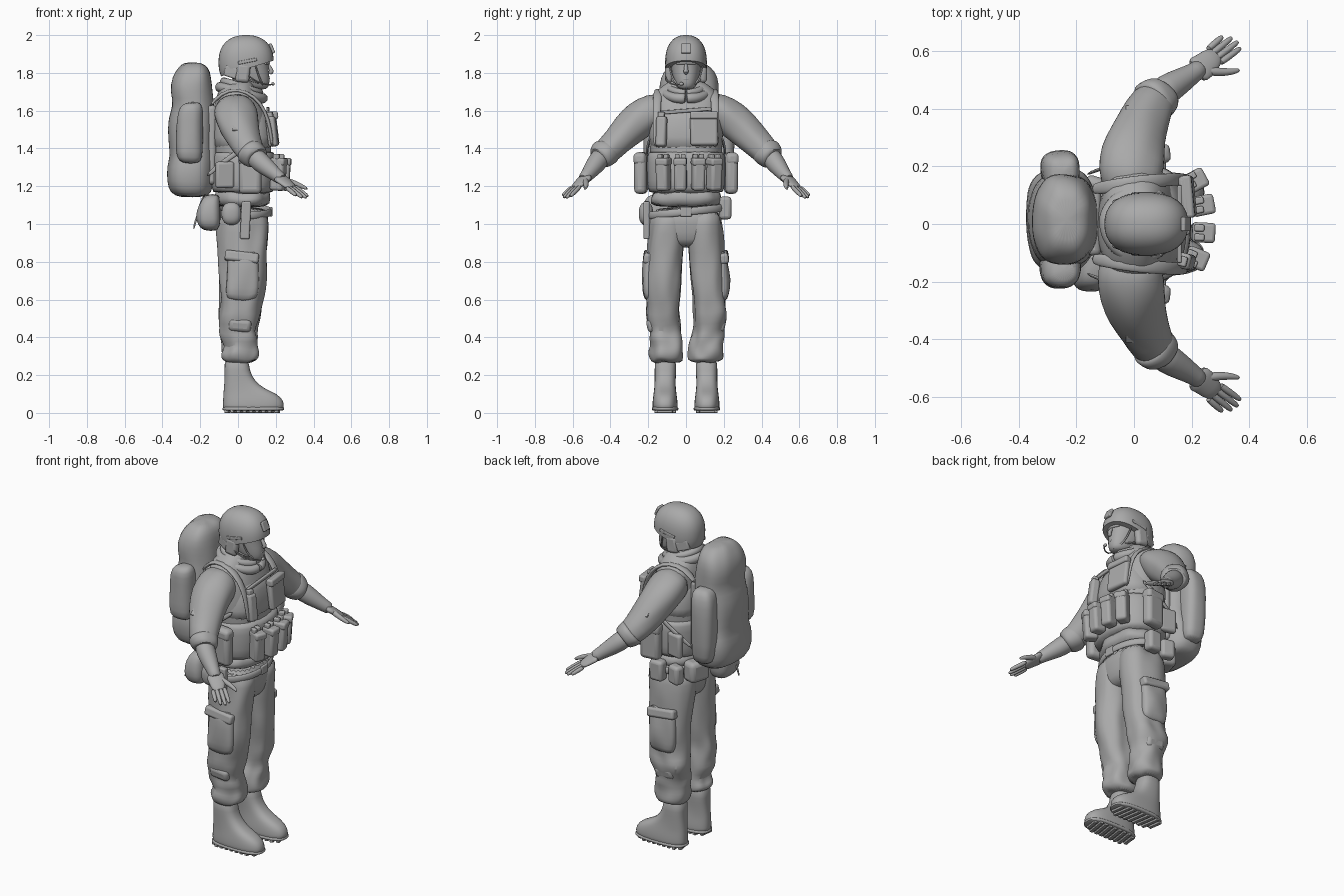
import bpy, bmesh, math
from mathutils import Vector, Matrix, noise

grey = bpy.data.materials.new("plain_grey")
grey.diffuse_color = (0.4, 0.4, 0.4, 1)


def finish(name, bm, bevel=0, sub=0, angle=45):
    bmesh.ops.recalc_face_normals(bm, faces=bm.faces)
    me = bpy.data.meshes.new(name)
    bm.to_mesh(me)
    bm.free()
    me.materials.append(grey)
    ob = bpy.data.objects.new(name, me)
    bpy.context.collection.objects.link(ob)
    bpy.ops.object.select_all(action='DESELECT')
    ob.select_set(True)
    bpy.context.view_layer.objects.active = ob
    bpy.ops.object.shade_smooth_by_angle(angle=math.radians(angle))
    if bevel:
        m = ob.modifiers.new("round", 'BEVEL')
        m.width, m.segments = bevel, 3
    if sub:
        m = ob.modifiers.new("smooth", 'SUBSURF')
        m.levels = m.render_levels = sub
    return ob


def skin(name, loops, sub=1):
    bm = bmesh.new()
    rows = [[bm.verts.new(p) for p in loop] for loop in loops]
    n = len(rows[0])
    for a, b in zip(rows, rows[1:]):
        for i in range(n):
            j = (i + 1) % n
            bm.faces.new((a[i], a[j], b[j], b[i]))
    bm.faces.new(rows[0])
    bm.faces.new(rows[-1])
    return finish(name, bm, sub=sub, angle=60)


def loft(name, rings, p=2.3, n=28, fold=0.0, sub=1):
    """Stack of horizontal rings (x0, x1, y0, y1, z)."""
    loops = []
    for x0, x1, y0, y1, z in rings:
        loop = []
        for i in range(n):
            a = 2 * math.pi * i / n
            c, s = math.cos(a), math.sin(a)
            u = math.copysign(abs(c) ** (2 / p), c)
            v = math.copysign(abs(s) ** (2 / p), s)
            q = Vector(((x0 + x1) / 2 + u * (x1 - x0) / 2, (y0 + y1) / 2 + v * (y1 - y0) / 2, z))
            k = fold * noise.noise(q * 13)
            loop.append(q + Vector((c * k, s * k, k * 0.8)))
        loops.append(loop)
    return skin(name, loops, sub)


def sweep(name, pts, ref=(0, 0, 1), flat=1.0, n=14, fold=0.0):
    """Tube through points (x, y, z, radius); flat scales the second radius."""
    P = [Vector(p[:3]) for p in pts]
    loops = []
    for i, p in enumerate(P):
        t = (P[min(i + 1, len(P) - 1)] - P[max(i - 1, 0)]).normalized()
        u = t.cross(Vector(ref)).normalized()
        v = u.cross(t)
        loop = []
        for k in range(n):
            a = 2 * math.pi * k / n
            d = u * math.cos(a) * pts[i][3] + v * math.sin(a) * pts[i][3] * flat
            loop.append(p + d * (1 + fold * noise.noise((p + d) * 15)))
        loops.append(loop)
    return skin(name, loops)


def box(name, c, size, rot=(0, 0, 0), bevel=0.012):
    bm = bmesh.new()
    bmesh.ops.create_cube(bm, size=1)
    R = Matrix.Rotation(rot[2], 4, 'Z') @ Matrix.Rotation(rot[1], 4, 'Y') @ Matrix.Rotation(rot[0], 4, 'X')
    bmesh.ops.transform(bm, matrix=Matrix.Translation(c) @ R @ Matrix.Diagonal((*size, 1)), verts=bm.verts)
    return finish(name, bm, bevel=bevel)


def ball(name, c, r, cut=None, p=2.0):
    bm = bmesh.new()
    bmesh.ops.create_uvsphere(bm, u_segments=32, v_segments=20, radius=1)
    for v in bm.verts:
        v.co *= sum(abs(k) ** p for k in v.co) ** (-1 / p)
    bmesh.ops.transform(bm, matrix=Matrix.Translation(c) @ Matrix.Diagonal((*r, 1)), verts=bm.verts)
    if cut:
        g = bm.verts[:] + bm.edges[:] + bm.faces[:]
        res = bmesh.ops.bisect_plane(bm, geom=g, plane_co=cut[0], plane_no=cut[1], clear_inner=True)
        bmesh.ops.edgeloop_fill(bm, edges=[e for e in res['geom_cut'] if isinstance(e, bmesh.types.BMEdge)])
    return finish(name, bm)


def sym(rows):
    return [(a, b, -w, w, z) for a, b, w, z in rows]


circle = [2 * math.pi * i / 32 for i in range(33)]

# Torso, hips and collar
loft("hips", sym([(-.07, .115, .1, .875), (-.1, .148, .15, .91), (-.11, .16, .182, 1.0), (-.11, .165, .188, 1.1)]), p=2.5, fold=.006)
loft("shirt_tail", sym([(-.125, .172, .198, 1.085), (-.12, .17, .19, 1.13), (-.12, .17, .185, 1.2)]), fold=.02)
loft("torso", sym([(-.11, .16, .17, 1.08), (-.12, .17, .18, 1.18), (-.13, .18, .19, 1.35), (-.13, .17, .2, 1.5),
                   (-.13, .145, .2, 1.6), (-.125, .12, .2, 1.655), (-.11, .1, .165, 1.7), (-.09, .085, .115, 1.735),
                   (-.07, .08, .07, 1.765)]), fold=.008)
loft("vest_band", sym([(-.135, .185, .198, 1.16), (-.14, .195, .206, 1.18), (-.145, .203, .21, 1.28), (-.14, .2, .208, 1.37),
                       (-.135, .19, .2, 1.39)]), p=2.5, fold=.005)
loft("vest_chest", sym([(-.14, .19, .2, 1.37), (-.14, .188, .195, 1.46), (-.14, .172, .17, 1.56), (-.13, .14, .15, 1.63)]), p=2.7, fold=.006)
for nm, r, zf, zb, hw in (("lower_collar", .028, 1.665, 1.725, .11), ("upper_collar", .022, 1.695, 1.755, .09)):
    sweep(nm, [(.02 + (hw + .005) * math.cos(a), hw * math.sin(a), (zf + zb) / 2 + (zf - zb) / 2 * math.cos(a), r)
               for a in circle], n=10, fold=.15)

# Belt, a little crooked
sweep("belt", [(.025 + .147 * math.cos(a), .196 * math.sin(a), 1.065 + .02 * math.sin(a), .01) for a in circle], flat=2.2, n=8)
box("belt_buckle", (.174, 0, 1.065), (.016, .06, .05), bevel=.005)

# Head and face
loft("neck", sym([(-.05, .09, .062, 1.64), (-.045, .09, .06, 1.8)]))
loft("head", sym([(.07, .148, .032, 1.71), (.02, .165, .054, 1.73), (-.03, .168, .067, 1.765), (-.06, .165, .075, 1.8),
                  (-.075, .16, .08, 1.84), (-.075, .165, .082, 1.88), (-.06, .14, .07, 1.93)]), p=2.2)
sweep("nose", [(.155, 0, 1.85, .008), (.17, 0, 1.825, .011), (.182, 0, 1.805, .014), (.165, 0, 1.795, .011)], ref=(0, 1, 0))
sweep("mouth", [(.154, -.026, 1.768, .005), (.167, 0, 1.77, .007), (.154, .026, 1.768, .005)])
sweep("brow", [(.14, -.055, 1.85, .008), (.162, -.02, 1.853, .008), (.162, .02, 1.853, .008), (.14, .055, 1.85, .008)])

# Helmet, ear cups and straps
ball("helmet", (.043, 0, 1.855), (.146, .11, .145), ((.045, 0, 1.822), (-.3, 0, 1)), p=2.35)
box("helmet_mount", (.18, 0, 1.93), (.016, .05, .055), (0, -.4, 0), .005)
box("helmet_mount_cap", (.186, 0, 1.915), (.012, .028, .022), (0, -.4, 0), .003)
for s in (-1, 1):
    box("ear_cup", (.025, s * .09, 1.8), (.075, .042, .1), (0, .1, 0), .018)
    box("helmet_side_flap", (-.035, s * .083, 1.805), (.075, .025, .06), (0, .3, s * .35), .01)
    box("helmet_rail", (.05, s * .106, 1.862), (.1, .012, .018), (0, -.2, 0), .004)
    sweep("chin_strap_front", [(.09, s * .09, 1.85, .005), (.11, s * .077, 1.78, .005), (.13, s * .048, 1.735, .005), (.152, 0, 1.718, .006)])
    sweep("chin_strap_back", [(-.03, s * .085, 1.82, .005), (.05, s * .078, 1.76, .005), (.12, s * .055, 1.745, .005)])
sweep("microphone_boom", [(.05, -.112, 1.79, .004), (.1, -.1, 1.75, .004), (.165, -.06, 1.735, .004), (.185, -.03, 1.74, .004)])
ball("microphone", (.185, -.025, 1.742), (.009, .013, .009))

# Arms and hands
for s in (-1, 1):
    sweep("sleeve", [(-.02, s * .1, 1.61, .1), (-.015, s * .18, 1.595, .113), (-.005, s * .24, 1.56, .113),
                     (.01, s * .305, 1.5, .102), (.035, s * .365, 1.44, .09), (.065, s * .42, 1.385, .079),
                     (.095, s * .452, 1.35, .066)], flat=.9, n=20, fold=.16)
    sweep("sleeve_cuff", [(.055, s * .415, 1.395, .068), (.064, s * .423, 1.385, .083), (.088, s * .443, 1.36, .078),
                          (.1, s * .455, 1.345, .068), (.103, s * .46, 1.342, .05)], flat=.93, n=20, fold=.14)
    sweep("forearm", [(.07, s * .435, 1.375, .055), (.12, s * .472, 1.325, .054), (.17, s * .502, 1.285, .044),
                      (.215, s * .53, 1.25, .033), (.235, s * .547, 1.233, .034)], n=18)
    box("sleeve_patch", (.01, s * .378, 1.525), (.08, .09, .01), (-s * .75, 0, 0), .003)
    W, D = Vector((.21, .53, 1.25)), Vector((.67, .526, -.526)).normalized()
    L = Vector((.063, -.07, .01)).normalized()

    def hand_pt(d, l, r, lift=0):
        q = W + D * d + L * l + D.cross(L) * lift
        return (q.x, s * q.y, q.z, r)

    ref = (L.x, s * L.y, L.z)
    sweep("palm", [hand_pt(0, 0, .023), hand_pt(.04, .006, .02), hand_pt(.08, .002, .018), hand_pt(.12, 0, .013)], ref, flat=2.4)
    for l, end in ((-.034, .18), (-.012, .205), (.011, .213), (.033, .203)):
        sweep("finger", [hand_pt(.095, l * .95, .013), hand_pt(.15, l, .0125), hand_pt(end - .008, l * 1.05, .0105),
                         hand_pt(end + .003, l * 1.06, .006)], ref, n=10)
    sweep("thumb", [hand_pt(.03, .015, .018), hand_pt(.07, .052, .016), hand_pt(.11, .08, .013), hand_pt(.145, .095, .007)], ref, n=10)

# Trousers, pockets and boots
for s in (-1, 1):
    def leg(rows):
        return [(a, b, *sorted((s * i, s * o)), z) for a, b, i, o, z in rows]

    loft("trouser_leg", leg([(-.075, .09, .015, .185, .265), (-.085, .105, .012, .197, .29), (-.09, .11, .012, .198, .32),
                             (-.075, .095, .022, .182, .355), (-.095, .11, .022, .202, .4), (-.092, .1, .033, .195, .44),
                             (-.105, .122, .033, .215, .5), (-.095, .12, .035, .208, .55), (-.09, .14, .03, .214, .61),
                             (-.095, .146, .024, .21, .7), (-.105, .148, .016, .208, .8), (-.112, .16, .004, .2, .9),
                             (-.115, .165, -.01, .192, 1.0), (-.105, .16, -.01, .186, 1.08)]), p=2.3, n=32, fold=.026)
    loft("cargo_pocket", leg([(-.045, .085, .15, .212, .59), (-.065, .105, .14, .23, .62), (-.065, .105, .14, .234, .7),
                              (-.06, .105, .14, .226, .8), (-.055, .1, .14, .21, .86)]), p=3, fold=.016)
    box("pocket_flap", (.02, s * .198, .825), (.18, .055, .055), (s * .16, .12, 0), .014)
    box("calf_fold", (.01, s * .182, .465), (.12, .05, .07), (s * -.2, .1, 0), .022)
    loft("boot", leg([(-.075, .235, .05, .17, .012), (-.08, .245, .043, .178, .025), (-.08, .243, .045, .177, .065),
                      (-.078, .21, .05, .172, .1), (-.075, .135, .054, .168, .13), (-.072, .09, .055, .166, .17),
                      (-.07, .06, .052, .166, .22), (-.075, .058, .05, .167, .3)]), p=2.6)
    loft("boot_sole", leg([(-.08, .236, .045, .175, .01), (-.083, .246, .04, .181, .015), (-.083, .246, .04, .181, .028),
                           (-.08, .24, .045, .175, .033)]), p=2.8)
    for i in range(9):
        w = .08 if i in (0, 8) else .115
        box("sole_lug", (-.056 + i * .033, s * .11, .01), (.02, w, .02), (0, 0, s * .15), .003)

# Pouches across the front
for y, yaw in ((-.12, -.4), (-.03, -.05), (.065, .2), (.15, .5)):
    x = .24 - 1.6 * (y - .01) ** 2
    box("front_pouch", (x, y, 1.262), (.075, .066, .17), (0, .06, yaw), .016)
    box("front_pouch_flap", (x + .005, y, 1.33), (.08, .07, .04), (0, .06, yaw), .012)
    for k in (-1, 1):
        box("magazine", (x - .01, y + k * .016, 1.355), (.035, .024, .03), (0, 0, yaw), .006)
for s in (-1, 1):
    box("side_pouch", (.065, s * .238, 1.27), (.12, .065, .22), (0, 0, s * .12), .024)
    box("side_pouch_flap", (.065, s * .241, 1.345), (.123, .064, .06), (0, 0, s * .12), .018)
    box("rear_side_pouch", (-.07, s * .2, 1.26), (.1, .04, .14), (0, 0, -s * .2), .015)
box("chest_pouch", (.186, .095, 1.505), (.036, .145, .18), (0, -.12, .1), .014)
box("chest_pouch_flap", (.186, .095, 1.575), (.04, .148, .04), (0, -.12, .1), .01)
box("radio_pouch", (.18, -.13, 1.49), (.05, .055, .16), (0, -.12, -.25), .014)
box("radio_top", (.17, -.13, 1.575), (.03, .035, .035), (0, -.12, -.25), .006)
box("chest_strap", (.158, 0, 1.6), (.016, .27, .02), (.08, 0, 0), .005)

# Shoulder straps reaching the pack
for s in (-1, 1):
    sweep("shoulder_strap", [(.183, s * .155, 1.4, .009), (.172, s * .155, 1.5, .01), (.145, s * .155, 1.6, .01),
                             (.09, s * .152, 1.675, .011), (0, s * .145, 1.717, .011), (-.09, s * .13, 1.695, .011),
                             (-.15, s * .12, 1.62, .01)], (0, 1, 0), flat=2.2, n=10)
    sweep("lower_pack_strap", [(-.17, s * .17, 1.25, .007), (-.08, s * .208, 1.33, .007), (.03, s * .208, 1.4, .007),
                               (.1, s * .19, 1.46, .007)], (0, 0, 1), flat=2, n=8)

# Items hung on the belt
loft("hip_pouch", [(-.18, -.11, -.2, -.09, .965), (-.215, -.09, -.235, -.06, .99), (-.225, -.09, -.24, -.05, 1.06),
                   (-.2, -.095, -.22, -.06, 1.13), (-.17, -.1, -.19, -.08, 1.16)], p=2.8, fold=.01)
box("small_hip_pouch", (-.14, .1, 1.09), (.09, .13, .12), (0, 0, -.3), .025)
ball("canteen", (-.035, -.212, 1.055), (.052, .038, .06), p=2.4)
box("belt_sheath", (.04, -.208, 1.02), (.05, .035, .2), (0, .05, 0), .008)
box("left_belt_pouch", (.04, .208, 1.085), (.085, .065, .12), (0, 0, 0), .018)
box("left_rear_pouch", (-.07, .195, 1.08), (.08, .06, .11), (0, 0, -.3), .018)
sweep("hanging_strap", [(-.2, -.16, 1.08, .006), (-.225, -.17, 1.02, .006), (-.235, -.17, .97, .005)], (0, 1, 0), n=8)

# Backpack with side pockets
loft("backpack", [(-.3, -.18, -.1, .13, 1.14), (-.36, -.14, -.15, .18, 1.16), (-.378, -.13, -.172, .2, 1.22),
                  (-.378, -.125, -.172, .2, 1.31), (-.36, -.125, -.152, .182, 1.36), (-.372, -.125, -.152, .182, 1.45),
                  (-.37, -.125, -.15, .18, 1.56), (-.34, -.125, -.138, .168, 1.63), (-.36, -.13, -.145, .175, 1.7),
                  (-.35, -.14, -.138, .168, 1.78), (-.31, -.155, -.105, .135, 1.83), (-.275, -.19, -.06, .09, 1.855)],
     p=2.6, fold=.01)
for y0, y1, low in ((.12, .256, 1.2), (-.225, -.09, 1.32)):
    loft("pack_side_pocket", [(-.29, -.21, y0 + .03, y1 - .03, low), (-.325, -.19, y0, y1 - .008, low + .025),
                              (-.33, -.185, y0, y1, 1.42), (-.325, -.185, y0, y1, 1.56), (-.31, -.19, y0, y1 - .015, 1.62),
                              (-.28, -.21, y0 + .03, y1 - .04, 1.645)], p=2.6, fold=.01)
box("pack_back_panel", (-.14, .01, 1.42), (.05, .24, .42), (0, 0, 0), .02)
